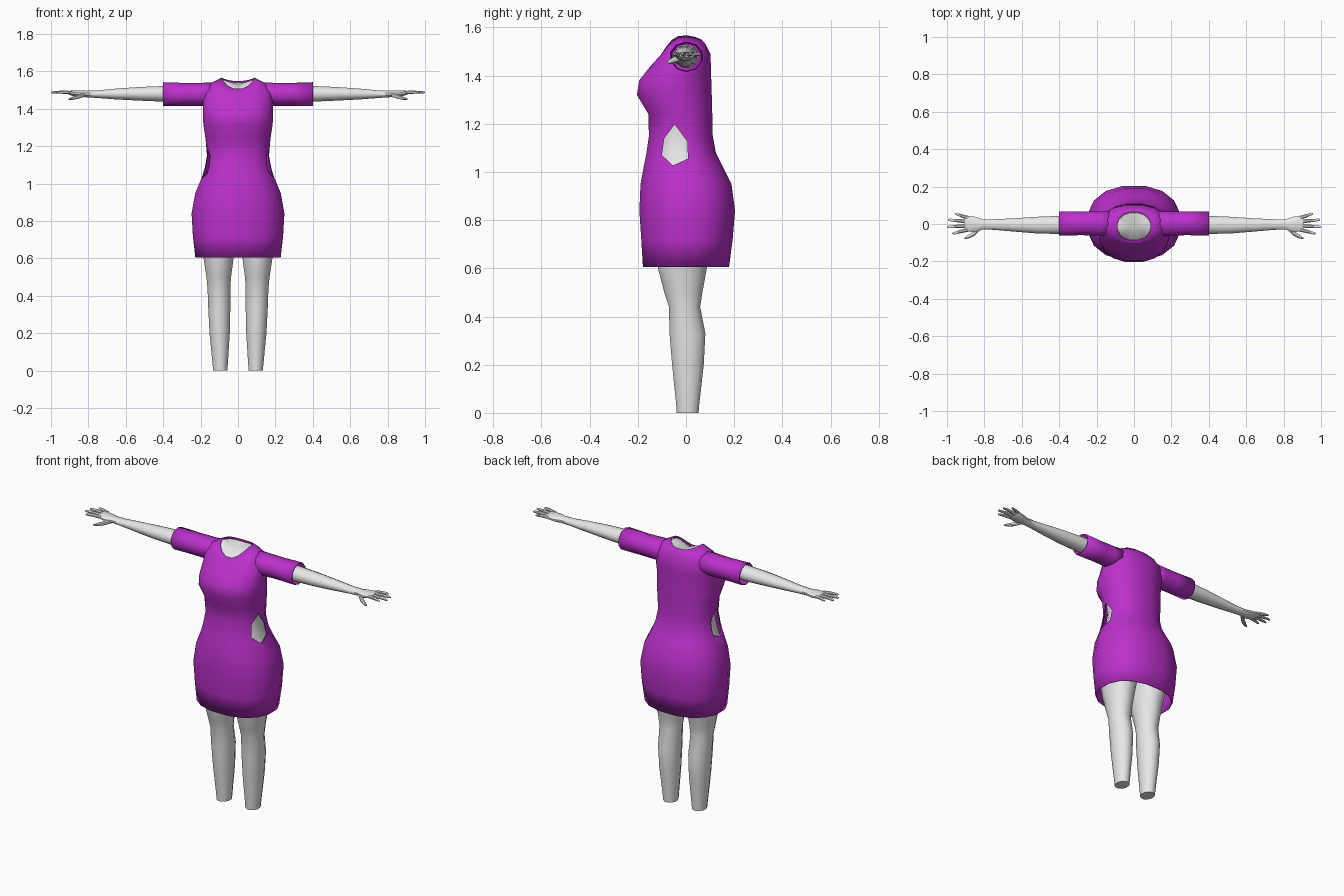
import bpy, bmesh, math
from mathutils import Vector

if "Cube" in bpy.data.objects:
    bpy.data.objects.remove(bpy.data.objects["Cube"])


def material(name, rgb):
    m = bpy.data.materials.new(name)
    m.diffuse_color = (*rgb, 1)
    m.use_nodes = True
    m.node_tree.nodes["Principled BSDF"].inputs["Base Color"].default_value = m.diffuse_color
    return m


PURPLE = material("purple cloth", (0.50, 0.03, 0.60))
GREY = material("pale grey body", (0.8, 0.8, 0.8))


def loft(name, rings, mat, cap_start=False, cap_end=False, dip=0.0, angle=40):
    """Skin a list of point rings; caps are fans round a centre point."""
    bm = bmesh.new()
    loops = [[bm.verts.new(p) for p in r] for r in rings]
    n = len(loops[0])
    for a, b in zip(loops, loops[1:]):
        for i in range(n):
            j = (i + 1) % n
            bm.faces.new((a[i], a[j], b[j], b[i]))
    for loop, cap, d in ((loops[0], cap_start, 0), (loops[-1], cap_end, dip)):
        if cap:
            c = sum((v.co for v in loop), Vector()) / n
            mid = bm.verts.new(c - Vector((0, 0, d)))
            for i in range(n):
                bm.faces.new((loop[i], loop[(i + 1) % n], mid))
    bmesh.ops.recalc_face_normals(bm, faces=bm.faces)
    me = bpy.data.meshes.new(name)
    bm.to_mesh(me)
    bm.free()
    me.materials.append(mat)
    ob = bpy.data.objects.new(name, me)
    bpy.context.collection.objects.link(ob)
    select(ob)
    bpy.ops.object.shade_smooth_by_angle(angle=math.radians(angle))
    return ob


def select(ob):
    bpy.ops.object.select_all(action='DESELECT')
    ob.select_set(True)
    bpy.context.view_layer.objects.active = ob


def modify(ob, kind, **props):
    select(ob)
    m = ob.modifiers.new(kind, kind)
    for k, v in props.items():
        setattr(m, k, v)
    bpy.ops.object.modifier_apply(modifier=m.name)


def power(v, e=0.88):
    return math.copysign(abs(v) ** e, v)


def body_ring(zf, zs, zb, rx, yf, yb, inset=0.0, n=16):
    """Squarish oval whose height varies from front to side to back."""
    cy, ry = (yf + yb) / 2, (yb - yf) / 2 - inset
    pts = []
    for i in range(n):
        a = math.tau * (i + 0.5) / n
        s = math.sin(a)
        z = zs + ((zf if s < 0 else zb) - zs) * s * s
        pts.append((1.01 * (rx - inset) * power(math.cos(a)), cy + 1.01 * ry * power(s), z))
    return pts


def limb(axis, stations, n=12):
    """Rings (x, y, z, r1, r2) square to the x or z axis."""
    out = []
    for x, y, z, r1, r2 in stations:
        ring = []
        for i in range(n):
            a = math.tau * (i + 0.5) / n
            c, s = r1 * math.cos(a), r2 * math.sin(a)
            ring.append((x, y + c, z + s) if axis == 'x' else (x + c, y + s, z))
        out.append(ring)
    return out


# Dress profile: z, half width, front y, back y
skirt_and_bodice = [
    (0.605, .230, -.180, .180), (0.72, .243, -.187, .195), (0.84, .250, -.195, .205),
    (0.95, .230, -.190, .190), (1.03, .196, -.175, .150), (1.08, .180, -.165, .125),
    (1.15, .167, -.155, .112), (1.24, .175, -.157, .110), (1.32, .187, -.205, .108),
    (1.38, .188, -.195, .106), (1.425, .190, -.160, .105)]
rows = [(z, z, z, w, f, b) for z, w, f, b in skirt_and_bodice]
rows += [(1.455, 1.49, 1.49, .185, -.133, .102), (1.485, 1.535, 1.53, .150, -.105, .082)]
neck = (1.505, 1.567, 1.548, .090, -.090, .066)

dress = loft("dress", [body_ring(*r) for r in rows + [neck]], PURPLE)
modify(dress, 'SOLIDIFY', thickness=0.005, offset=-1)

# Waist cut-outs through both sides
hole = [(-.047, 1.197), (.006, 1.126), (.008, 1.055), (-.054, 1.027), (-.100, 1.07), (-.09, 1.14)]
for s in (-1, 1):
    cutter = loft("waist_cutter", [[(s * x, y, z) for y, z in hole] for x in (.09, .3)],
                  PURPLE, True, True)
    cutter.hide_render = True
    modify(dress, 'BOOLEAN', operation='DIFFERENCE', object=cutter, solver='EXACT')
    bpy.data.objects.remove(cutter)

# Torso under the dress, closed at the neck
torso = [body_ring(*r, inset=.022 if r[0] < 1.3 else .012) for r in rows[2:]]
nf, ns, nb, *rest = neck
torso.append(body_ring(nf - .008, ns - .01, nb - .008, *rest, inset=.007))
loft("torso", torso, GREY, True, True, dip=.008)

for s, side in ((1, "left"), (-1, "right")):
    def part(name, axis, stations, mat=GREY, caps=True, n=12):
        st = [(s * x, y, z, a, b) for x, y, z, a, b in stations]
        return loft(f"{side}_{name}", limb(axis, st, n), mat, caps, caps)

    # Sleeve
    sleeve = part("sleeve", 'x', [(.12, .0, 1.478, .072, .064), (.19, .002, 1.477, .068, .062),
                                  (.28, .003, 1.477, .066, .061), (.40, .002, 1.478, .067, .064)],
                  PURPLE, False, 10)
    modify(sleeve, 'SOLIDIFY', thickness=0.004, offset=-1)

    # Arm and palm
    part("arm", 'x', [(.14, 0, 1.48, .052, .048), (.40, -.005, 1.48, .050, .043),
                      (.52, -.006, 1.48, .046, .038), (.65, -.005, 1.479, .036, .030),
                      (.75, -.003, 1.478, .029, .021), (.81, -.002, 1.479, .028, .018),
                      (.85, -.002, 1.480, .042, .018), (.89, .002, 1.484, .044, .014),
                      (.905, .002, 1.486, .040, .010)])

    # Fingers: base y, tip x, tip y
    for name, y0, x1, y1 in (("index_finger", -.031, .972, -.050), ("middle_finger", -.009, 1.0, -.016),
                             ("ring_finger", .013, .995, .022), ("little_finger", .033, .958, .054)):
        xm, ym = (.885 + x1) / 2, (y0 + y1) / 2
        part(name, 'x', [(.885, y0, 1.486, .011, .010), (xm, ym, 1.489, .010, .009),
                         (x1 - .008, y1, 1.488, .007, .006), (x1, y1, 1.487, .003, .003)], n=8)
    part("thumb", 'x', [(.82, -.018, 1.476, .015, .013), (.855, -.05, 1.464, .015, .012),
                        (.885, -.068, 1.456, .011, .009), (.905, -.076, 1.452, .004, .004)], n=8)

    # Leg
    part("leg", 'z', [(.095, .007, 0, .039, .047), (.095, .007, .02, .041, .048),
                      (.098, .008, .2, .056, .068), (.10, .006, .33, .061, .077),
                      (.102, -.006, .44, .063, .067), (.103, -.011, .50, .068, .082),
                      (.104, -.015, .60, .083, .105), (.108, -.005, .72, .100, .130),
                      (.108, .0, .86, .105, .140)])
